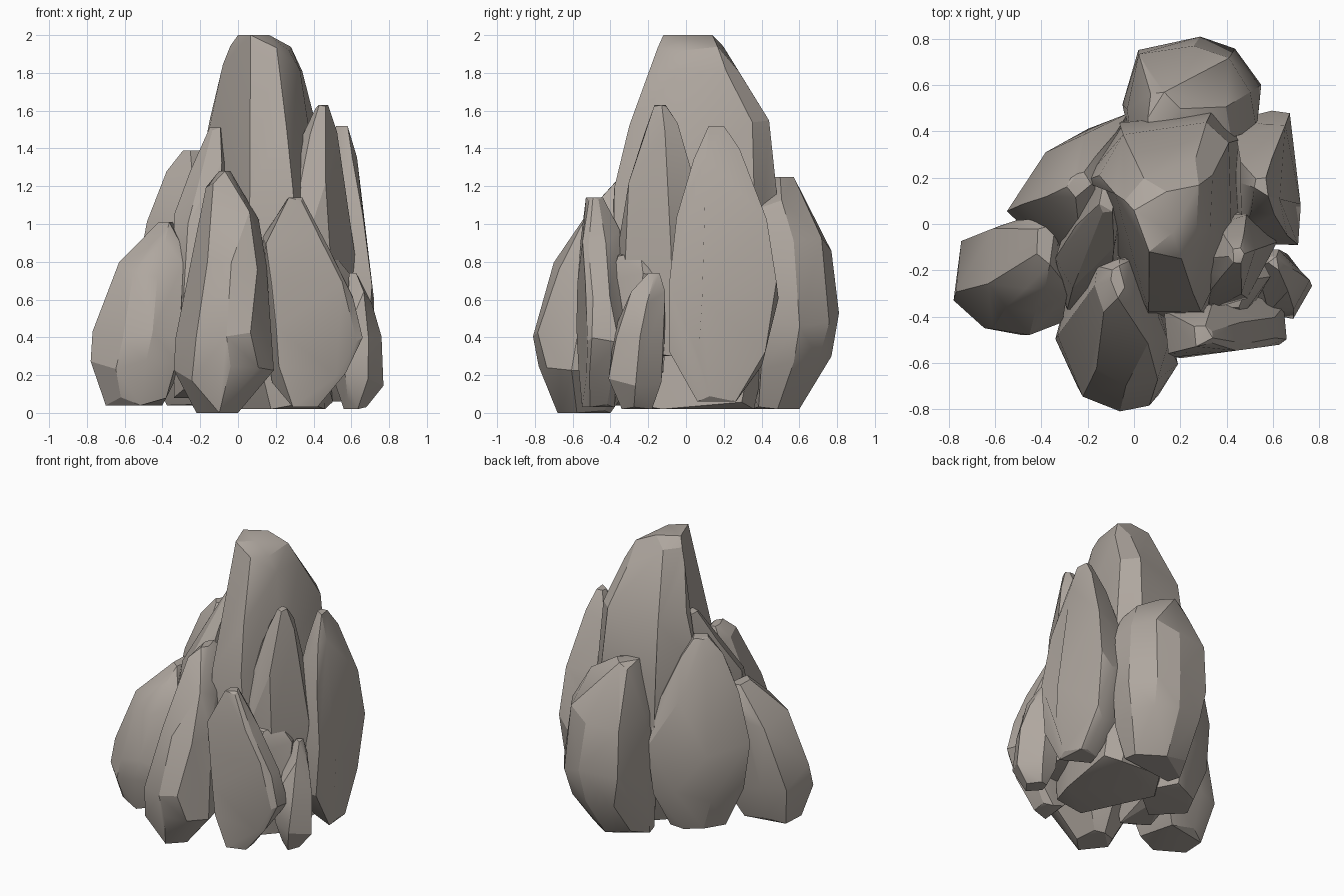
import bpy, bmesh, math, random
from mathutils import Matrix, Vector

stone = bpy.data.materials.new("warm grey stone")
stone.diffuse_color = (0.43, 0.387, 0.348, 1)


def fit(values, lo, hi):
    """Stretch values so they span lo..hi exactly."""
    a, b = min(values), max(values)
    return [lo + (v - a) / (b - a) * (hi - lo) for v in values]


def rock(name, seed, outline, rings, at=(0, 0), yaw=0):
    """Faceted boulder: hull of a plan outline fitted to rings (z, x0, x1, y0, y1)."""
    rng = random.Random(seed)
    bm = bmesh.new()
    turn = Matrix.Translation((*at, 0)) @ Matrix.Rotation(math.radians(yaw), 4, 'Z')
    for k, (z, x0, x1, y0, y1) in enumerate(rings):
        wob = 0.02
        xs = fit([p[0] + rng.uniform(-wob, wob) for p in outline], x0, x1)
        ys = fit([p[1] + rng.uniform(-wob, wob) for p in outline], y0, y1)
        for i, (x, y) in enumerate(zip(xs, ys)):
            dz = rng.uniform(-0.05, 0.05)
            if k == 0:
                dz = abs(dz) * (i % 2)
            elif k == len(rings) - 1:
                dz = -abs(dz) * (i % 2) * 0.8
            bm.verts.new(turn @ Vector((x, y, z + dz)))
    hull = bmesh.ops.convex_hull(bm, input=bm.verts[:])
    inside = {v for v in hull["geom_interior"] if isinstance(v, bmesh.types.BMVert)}
    inside |= {v for v in bm.verts if not v.link_faces}
    bmesh.ops.delete(bm, geom=list(inside), context='VERTS')
    # merge near-coplanar triangles into broad facets
    bmesh.ops.dissolve_limit(bm, angle_limit=math.radians(7), verts=bm.verts[:], edges=bm.edges[:])
    bmesh.ops.recalc_face_normals(bm, faces=bm.faces[:])
    mesh = bpy.data.meshes.new(name)
    bm.to_mesh(mesh)
    bm.free()
    mesh.materials.append(stone)
    obj = bpy.data.objects.new(name, mesh)
    bpy.context.collection.objects.link(obj)
    bpy.ops.object.select_all(action='DESELECT')
    obj.select_set(True)
    bpy.context.view_layer.objects.active = obj
    bpy.ops.object.shade_smooth_by_angle(angle=math.radians(24))


# Tall central spire
rock("main_spire", 3,
     [(0.07, -0.37), (0.3, -0.36), (0.42, -0.1), (0.46, 0.38), (0.34, 0.48), (-0.05, 0.45), (-0.2, 0.22)], [
    (0.02, -0.05, 0.50, -0.34, 0.36), (0.5, -0.24, 0.50, -0.41, 0.46),
    (1.15, -0.22, 0.46, -0.38, 0.48), (1.5, -0.15, 0.41, -0.30, 0.44),
    (1.8, -0.08, 0.34, -0.19, 0.28), (1.92, -0.04, 0.28, -0.15, 0.2),
    (2.0, 0.0, 0.18, -0.12, 0.14)])

# Back boulder
rock("back_rock", 11,
     [(-0.05, 0.5), (0.03, 0.77), (0.28, 0.82), (0.45, 0.74), (0.55, 0.6), (0.55, 0.4), (0.0, 0.3)], [
    (0.02, -0.02, 0.40, 0.35, 0.6), (0.25, -0.03, 0.50, 0.3, 0.77),
    (0.5, -0.05, 0.55, 0.3, 0.81), (0.88, -0.03, 0.53, 0.3, 0.77),
    (1.08, 0.02, 0.42, 0.32, 0.66), (1.25, 0.06, 0.2, 0.38, 0.57)])

# Right-hand slab
rock("right_slab", 5,
     [(0.45, 0.44), (0.6, 0.49), (0.68, 0.48), (0.73, 0.07), (0.71, -0.09), (0.5, -0.08), (0.43, 0.2)], [
    (0.06, 0.5, 0.70, 0.06, 0.27), (0.28, 0.44, 0.72, -0.09, 0.42),
    (0.65, 0.42, 0.72, -0.09, 0.49), (1.0, 0.43, 0.68, -0.05, 0.43),
    (1.35, 0.46, 0.63, 0.04, 0.29), (1.52, 0.52, 0.58, 0.12, 0.2)])

# Upper right shard, set diagonally
rock("upper_right_shard", 8,
     [(-0.25, 0.05), (-0.15, -0.1), (0.15, -0.1), (0.25, 0.05), (0.15, 0.2), (-0.15, 0.2)], [
    (0.3, -0.18, 0.24, -0.06, 0.22), (0.8, -0.24, 0.24, -0.08, 0.22),
    (1.2, -0.18, 0.2, -0.04, 0.2), (1.5, -0.08, 0.12, -0.01, 0.14),
    (1.63, -0.01, 0.06, 0.02, 0.08)], at=(0.48, -0.18), yaw=64)

# Front boulder
rock("front_rock", 21,
     [(-0.35, -0.45), (-0.24, -0.72), (-0.07, -0.81), (0.1, -0.76), (0.19, -0.58), (0.1, -0.2),
      (-0.05, -0.15), (-0.3, -0.25)], [
    (0.0, -0.22, 0.0, -0.68, -0.4), (0.2, -0.34, 0.19, -0.78, -0.25),
    (0.4, -0.33, 0.17, -0.81, -0.18), (0.75, -0.24, 0.15, -0.70, -0.15),
    (1.02, -0.19, 0.11, -0.54, -0.14), (1.18, -0.17, 0.02, -0.41, -0.15),
    (1.28, -0.1, -0.04, -0.32, -0.18)])

# Front right boulder with a flat front
rock("front_right_rock", 14,
     [(0.17, -0.57), (0.6, -0.53), (0.65, -0.5), (0.64, -0.4), (0.45, -0.34), (0.12, -0.36)], [
    (0.03, 0.28, 0.42, -0.55, -0.38), (0.2, 0.18, 0.57, -0.57, -0.34),
    (0.42, 0.15, 0.66, -0.58, -0.3), (0.65, 0.13, 0.61, -0.575, -0.32),
    (0.92, 0.13, 0.48, -0.56, -0.35), (1.14, 0.26, 0.34, -0.53, -0.44)])

# Low block wedged between the front right and upper right rocks
rock("wedged_block", 17,
     [(0.3, -0.42), (0.5, -0.42), (0.6, -0.25), (0.56, -0.08), (0.3, -0.1)], [
    (0.2, 0.3, 0.56, -0.42, -0.12), (0.7, 0.28, 0.59, -0.4, -0.08),
    (0.85, 0.32, 0.5, -0.36, -0.15)])

# Small stone at the right foot
rock("small_right_stone", 2,
     [(0.66, -0.11), (0.77, -0.27), (0.7, -0.4), (0.58, -0.38), (0.5, -0.25), (0.54, -0.12)], [
    (0.02, 0.56, 0.68, -0.34, -0.18), (0.18, 0.5, 0.77, -0.41, -0.13),
    (0.4, 0.5, 0.76, -0.38, -0.11), (0.6, 0.53, 0.71, -0.29, -0.11),
    (0.74, 0.58, 0.64, -0.2, -0.14)])

# Left boulder
rock("left_rock", 9,
     [(-0.75, -0.06), (-0.58, 0.02), (-0.32, 0.0), (-0.32, -0.42), (-0.48, -0.48), (-0.65, -0.47), (-0.78, -0.32)], [
    (0.04, -0.70, -0.38, -0.42, -0.08), (0.28, -0.78, -0.3, -0.48, -0.01),
    (0.42, -0.77, -0.29, -0.48, 0.0), (0.76, -0.63, -0.29, -0.38, 0.02),
    (0.88, -0.51, -0.31, -0.28, 0.02), (1.01, -0.42, -0.34, -0.18, 0.0)])

# Back left boulder, set diagonally
rock("back_left_rock", 6,
     [(-0.31, 0.06), (-0.04, 0.135), (0.2, 0.11), (0.35, 0.04), (0.3, -0.3), (-0.3, -0.3)], [
    (0.04, -0.16, 0.2, -0.3, 0.03), (0.3, -0.28, 0.32, -0.3, 0.11),
    (0.65, -0.31, 0.36, -0.3, 0.135), (1.0, -0.24, 0.27, -0.28, 0.08),
    (1.25, -0.14, 0.13, -0.22, 0.03), (1.39, -0.05, 0.05, -0.1, -0.02)],
    at=(-0.28, 0.22), yaw=42)

# Inner left shard behind the front boulder
rock("inner_left_shard", 30,
     [(-0.36, -0.2), (-0.28, -0.37), (-0.1, -0.36), (-0.03, 0.1), (-0.1, 0.22), (-0.28, 0.12)], [
    (0.08, -0.34, -0.1, -0.36, 0.1), (0.6, -0.36, -0.05, -0.37, 0.15),
    (1.0, -0.34, -0.03, -0.28, 0.2), (1.3, -0.25, -0.04, -0.1, 0.22),
    (1.51, -0.15, -0.08, 0.05, 0.18)])
